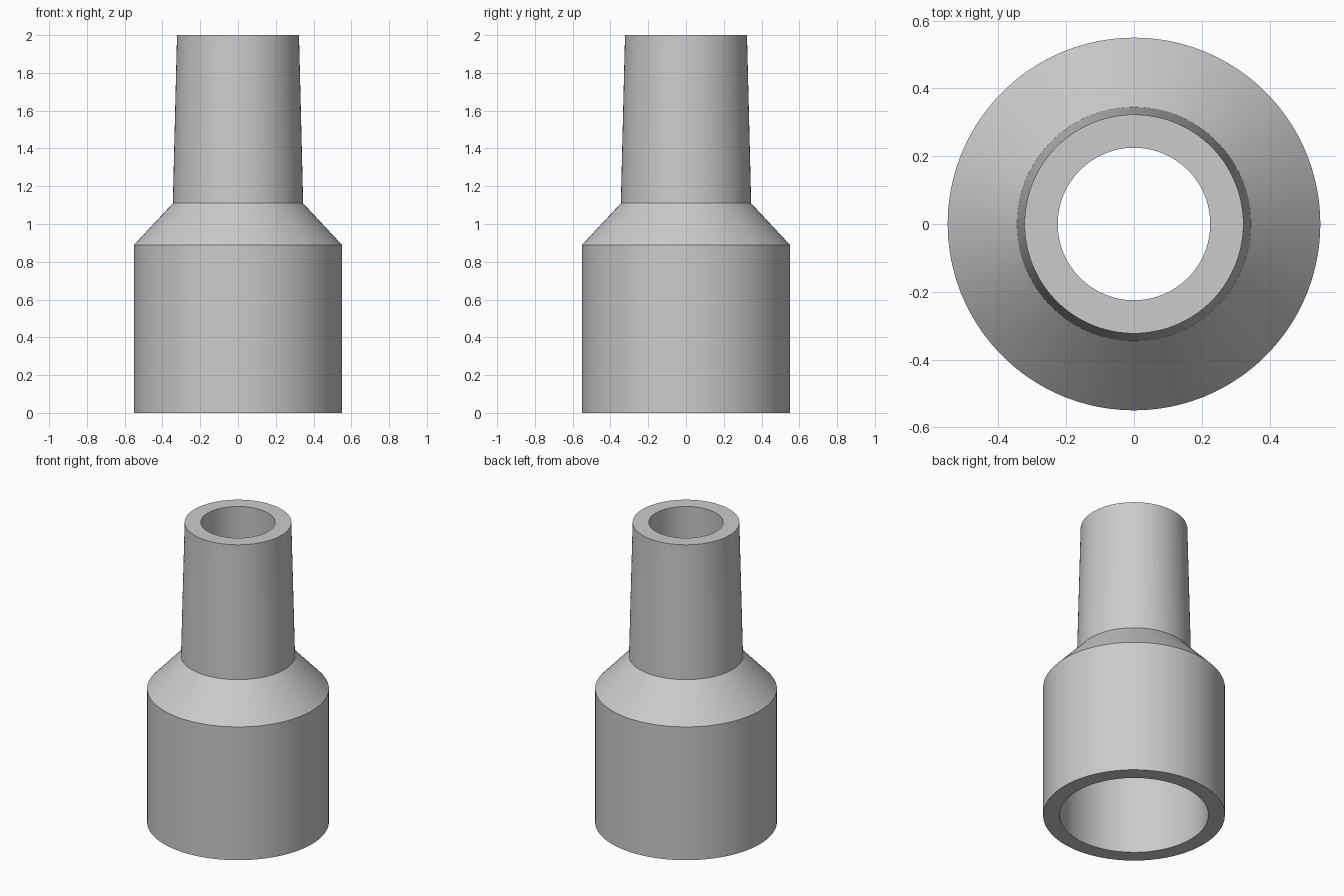
import bpy
import bmesh
import math

cube = bpy.data.objects.get("Cube")
if cube:
    bpy.data.objects.remove(cube, do_unlink=True)

SEGMENTS = 100

grey = bpy.data.materials.new("light grey")
grey.use_nodes = True
colour = (0.6, 0.6, 0.6, 1)
grey.diffuse_color = colour
grey.node_tree.nodes["Principled BSDF"].inputs["Base Color"].default_value = colour

# Closed wall section as (radius, height): outside going up, then bore going down
outside = [(0.55, 0), (0.55, 0.89), (0.345, 1.11), (0.323, 2)]
bore = [(0.225, 2), (0.245, 1.11), (0.45, 0.89), (0.45, 0)]
section = outside + bore

# Revolve the section around the vertical axis
bm = bmesh.new()
rings = []
for radius, height in section:
    ring = []
    for i in range(SEGMENTS):
        angle = math.tau * i / SEGMENTS
        ring.append(bm.verts.new((radius * math.cos(angle), radius * math.sin(angle), height)))
    rings.append(ring)
for lower, upper in zip(rings, rings[1:] + rings[:1]):
    for i in range(SEGMENTS):
        j = (i + 1) % SEGMENTS
        bm.faces.new((lower[i], lower[j], upper[j], upper[i]))
bmesh.ops.recalc_face_normals(bm, faces=bm.faces)

mesh = bpy.data.meshes.new("hose_adapter")
bm.to_mesh(mesh)
bm.free()
mesh.materials.append(grey)

adapter = bpy.data.objects.new("hose_adapter", mesh)
bpy.context.collection.objects.link(adapter)

# Smooth walls with crisp rims and shoulder
bpy.ops.object.select_all(action="DESELECT")
adapter.select_set(True)
bpy.context.view_layer.objects.active = adapter
bpy.ops.object.shade_smooth_by_angle(angle=math.radians(25))
